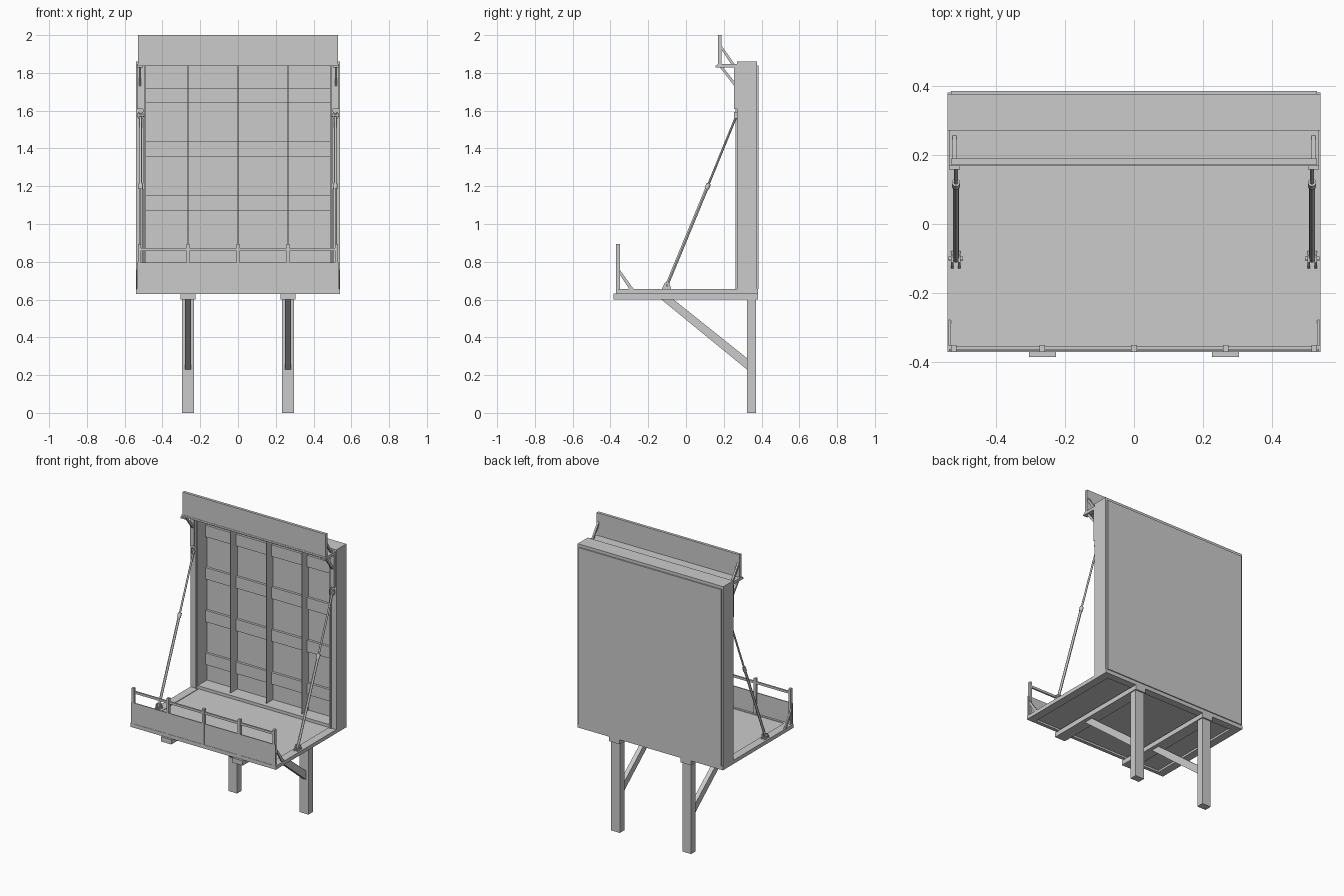
import bpy, bmesh
from mathutils import Vector


def finish(name, bm):
    bmesh.ops.recalc_face_normals(bm, faces=bm.faces)
    me = bpy.data.meshes.new(name)
    bm.to_mesh(me)
    bm.free()
    ob = bpy.data.objects.new(name, me)
    bpy.context.collection.objects.link(ob)
    return ob


def prism(name, pts, x0, x1):
    """Extrude a (y, z) profile along x."""
    bm = bmesh.new()
    f = bm.faces.new([bm.verts.new((x0, y, z)) for y, z in pts])
    g = bmesh.ops.extrude_face_region(bm, geom=[f])
    bmesh.ops.translate(bm, vec=(x1 - x0, 0, 0),
                        verts=[v for v in g["geom"] if isinstance(v, bmesh.types.BMVert)])
    return finish(name, bm)


def box(name, x0, x1, y0, y1, z0, z1):
    return prism(name, [(y0, z0), (y1, z0), (y1, z1), (y0, z1)], x0, x1)


def rod(name, a, b, r, n=12):
    a, b = Vector(a), Vector(b)
    d = b - a
    bpy.ops.mesh.primitive_cylinder_add(vertices=n, radius=r, depth=d.length, location=(a + b) / 2)
    ob = bpy.context.object
    ob.name = name
    ob.rotation_euler = d.to_track_quat("Z", "Y").to_euler()
    bpy.ops.object.shade_smooth_by_angle()
    return ob


def mirrored(ob):
    """Mirror a right-hand part to the left across x = 0."""
    m = ob.modifiers.new("Mirror", "MIRROR")
    if "mirror_centre" not in bpy.data.objects:
        e = bpy.data.objects.new("mirror_centre", None)
        e.hide_render = True
        bpy.context.collection.objects.link(e)
    m.mirror_object = bpy.data.objects["mirror_centre"]
    return ob


# Legs, bearers and diagonal leg braces
mirrored(box("leg_post", 0.232, 0.297, 0.322, 0.37, 0, 0.605))
mirrored(box("bearer_beam", 0.226, 0.304, -0.384, 0.38, 0.60, 0.632))
mirrored(prism("leg_brace", [(-0.13, 0.6), (-0.065, 0.6), (0.322, 0.29), (0.322, 0.23)], 0.25, 0.28))

# Platform: rim frame with an inset floor
mirrored(box("platform_side_rim", 0.485, 0.54, -0.37, 0.38, 0.63, 0.655))
box("platform_front_rim", -0.485, 0.485, -0.37, -0.347, 0.63, 0.655)
box("platform_back_rim", -0.485, 0.485, 0.33, 0.38, 0.63, 0.655)
box("platform_floor", -0.485, 0.485, -0.347, 0.33, 0.643, 0.651)

# Hollow wall: sides, top, bottom, back sheet
mirrored(box("wall_side", 0.488, 0.54, 0.27, 0.376, 0.655, 1.86))
box("wall_top", -0.488, 0.488, 0.27, 0.376, 1.836, 1.86)
box("wall_bottom", -0.488, 0.488, 0.27, 0.376, 0.655, 0.675)
box("wall_back", -0.488, 0.488, 0.368, 0.376, 0.675, 1.836)
box("back_sheet", -0.53, 0.53, 0.376, 0.384, 0.657, 1.84)

# Ribs and horizontal battens inside the wall
for x in (-0.265, 0, 0.265):
    box("wall_rib", x - 0.002, x + 0.002, 0.297, 0.368, 0.675, 1.836)
for z in (0.785, 1.072, 1.358, 1.642):
    box("wall_batten", -0.488, 0.488, 0.352, 0.368, z, z + 0.078)

# Front kick board and guard rail
box("kick_board", -0.535, 0.535, -0.368, -0.361, 0.655, 0.795)
for x in (-0.522, -0.265, 0, 0.265, 0.522):
    box("rail_post", x - 0.008, x + 0.008, -0.37, -0.35, 0.655, 0.893)
box("guard_rail", -0.522, 0.522, -0.365, -0.354, 0.857, 0.872)
mirrored(prism("rail_brace", [(-0.352, 0.76), (-0.352, 0.735), (-0.3, 0.655), (-0.277, 0.655)], 0.529, 0.538))

# Top shelf and sign board
box("top_shelf", -0.535, 0.535, 0.168, 0.27, 1.836, 1.848)
box("sign_board", -0.53, 0.53, 0.17, 0.189, 1.848, 2.0)

# Shelf brackets
mirrored(box("bracket_arm", 0.504, 0.535, 0.157, 0.27, 1.828, 1.838))
mirrored(box("bracket_plate", 0.504, 0.535, 0.255, 0.27, 1.61, 1.83))
mirrored(prism("bracket_brace", [(0.18, 1.828), (0.197, 1.828), (0.256, 1.755), (0.256, 1.73)], 0.513, 0.525))
mirrored(prism("sign_brace", [(0.188, 1.945), (0.188, 1.922), (0.238, 1.848), (0.256, 1.848)], 0.513, 0.525))
mirrored(box("wall_front_strip", 0.493, 0.504, 0.262, 0.27, 0.655, 1.836))

# Struts: thin upper rod, thicker lower tube, collar and pivots
top, mid, low = Vector((0.515, 0.272, 1.585)), Vector((0.515, 0.115, 1.2)), Vector((0.515, -0.104, 0.67))
u = (top - mid).normalized() * 0.014
mirrored(rod("strut_rod", mid, top, 0.006))
mirrored(rod("strut_tube", low, mid, 0.0085))
mirrored(rod("strut_collar", mid - u, mid + u, 0.012))
mirrored(rod("upper_pivot_pin", (0.498, 0.266, 1.575), (0.532, 0.266, 1.575), 0.009))
mirrored(rod("lower_pivot_pin", (0.495, -0.1, 0.675), (0.537, -0.1, 0.675), 0.006))
for x in (0.502, 0.522):
    mirrored(prism("pivot_lug", [(-0.128, 0.655), (-0.078, 0.655), (-0.09, 0.69), (-0.112, 0.69)], x, x + 0.007))
    mirrored(box("upper_lug", x, x + 0.007, 0.255, 0.272, 1.558, 1.592))
